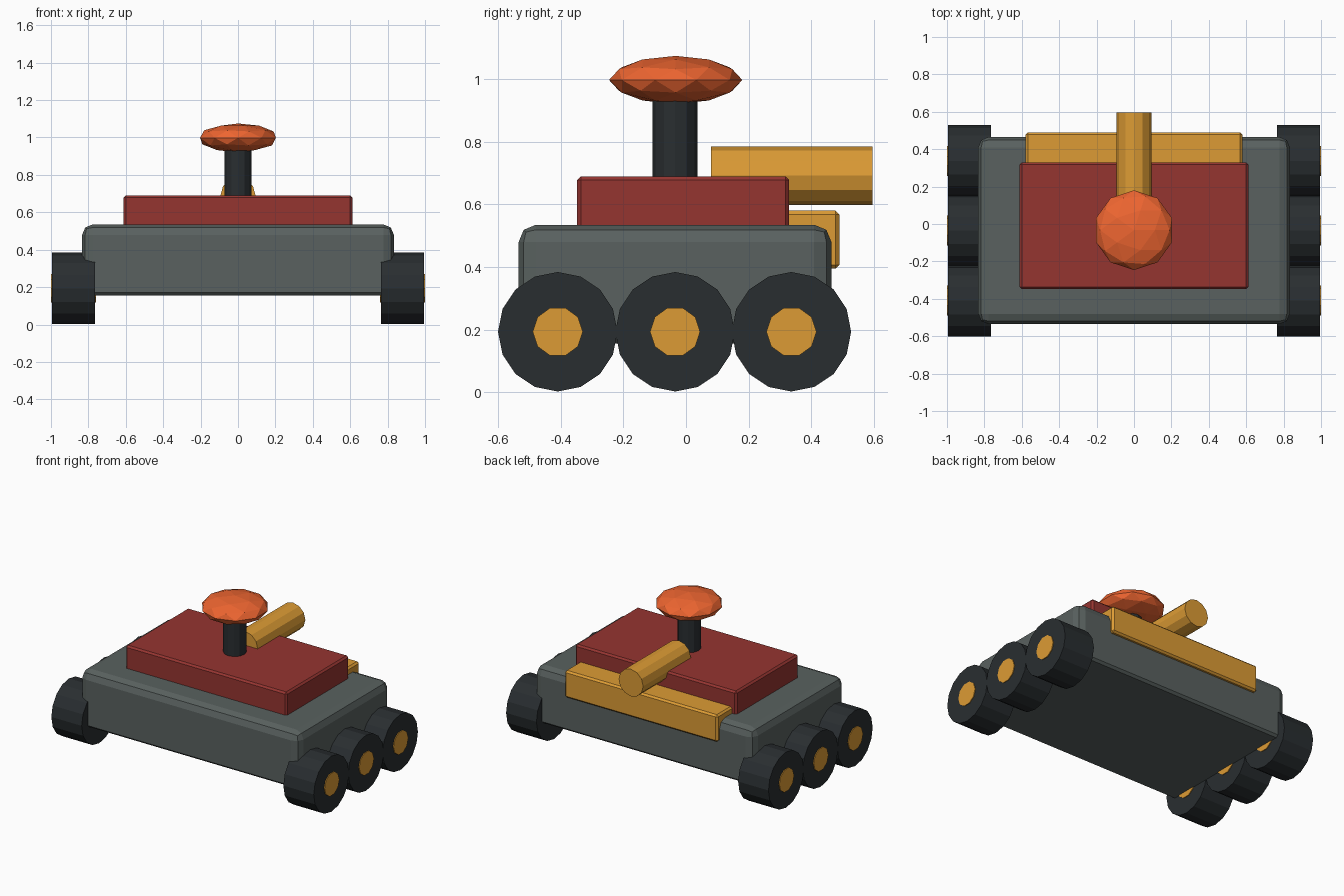
import bpy, bmesh
from math import pi
from mathutils import Matrix, Vector

if "Cube" in bpy.data.objects:
    bpy.data.objects.remove(bpy.data.objects["Cube"])


def material(name, rgb):
    m = bpy.data.materials.new(name)
    m.diffuse_color = (*rgb, 1)
    m.use_nodes = True
    m.node_tree.nodes["Principled BSDF"].inputs["Base Color"].default_value = m.diffuse_color
    return m


GREY = material("hull_grey", (0.10, 0.12, 0.115))
RED = material("deck_red", (0.30, 0.035, 0.03))
GOLD = material("gold", (0.72, 0.33, 0.035))
BLACK = material("rubber", (0.022, 0.027, 0.03))
ORANGE = material("orange", (0.85, 0.13, 0.03))


def finish(name, bm, mat):
    bmesh.ops.recalc_face_normals(bm, faces=bm.faces)
    me = bpy.data.meshes.new(name)
    bm.to_mesh(me)
    bm.free()
    me.materials.append(mat)
    ob = bpy.data.objects.new(name, me)
    bpy.context.collection.objects.link(ob)
    return ob


def box_bm(lo, hi):
    bm = bmesh.new()
    lo, hi = Vector(lo), Vector(hi)
    bmesh.ops.create_cube(bm, size=1, matrix=Matrix.Translation((lo + hi) / 2)
                          @ Matrix.Diagonal((*(hi - lo), 1)))
    return bm


def box(name, lo, hi, mat, bevel):
    bm = box_bm(lo, hi)
    bmesh.ops.bevel(bm, geom=bm.edges[:], offset=bevel, segments=1,
                    affect='EDGES', profile=0.5)
    return finish(name, bm, mat)


def cylinder(name, start, end, r, sides, mat, spin=0.0, bevel=0):
    start, end = Vector(start), Vector(end)
    axis = end - start
    rot = axis.to_track_quat('Z', 'Y').to_matrix().to_4x4()
    bm = bmesh.new()
    bmesh.ops.create_cone(bm, cap_ends=True, segments=sides, radius1=r, radius2=r,
                          depth=axis.length,
                          matrix=Matrix.Translation((start + end) / 2) @ rot
                          @ Matrix.Rotation(spin, 4, 'Z'))
    return finish(name, bm, mat)


# Hull: large chamfer on top and corners, small one underneath
bm = box_bm((-0.833, -0.535, 0.155), (0.833, 0.465, 0.535))
upper = [e for e in bm.edges if max(v.co.z for v in e.verts) > 0.5]
bmesh.ops.bevel(bm, geom=upper, offset=0.055, segments=2, affect='EDGES', profile=0.5)
lower = [e for e in bm.edges if all(v.co.z < 0.16 for v in e.verts)]
bmesh.ops.bevel(bm, geom=lower, offset=0.015, segments=1, affect='EDGES', profile=0.5)
finish("hull", bm, GREY)

# Upper deck and rear panel
box("upper_deck", (-0.612, -0.348, 0.50), (0.612, 0.33, 0.69), RED, 0.012)
box("rear_panel", (-0.58, 0.31, 0.395), (0.58, 0.49, 0.58), GOLD, 0.012)

# Exhaust barrel lying on the deck
cylinder("rear_barrel", (0, 0.08, 0.692), (0, 0.597, 0.692), 0.093, 12, GOLD)

# Mast with faceted flattened knob
cylinder("mast", (0, -0.035, 0.66), (0, -0.035, 0.96), 0.072, 12, BLACK)
bm = bmesh.new()
bmesh.ops.create_icosphere(bm, subdivisions=2, radius=1,
                           matrix=Matrix.Translation((0, -0.033, 0.998))
                           @ Matrix.Diagonal((0.213, 0.213, 0.077, 1)))
finish("knob", bm, ORANGE)

# Three wheels per side with through hubs
for side, s in (("right", 1), ("left", -1)):
    for i, y in enumerate((-0.41, -0.035, 0.337)):
        cylinder(f"wheel_{side}_{i + 1}", (s * 0.765, y, 0.193), (s * 0.995, y, 0.193),
                 0.191, 16, BLACK)
        cylinder(f"hub_{side}_{i + 1}", (s * 0.76, y, 0.193), (s * 1.0, y, 0.193),
                 0.08, 10, GOLD, spin=pi / 10)
